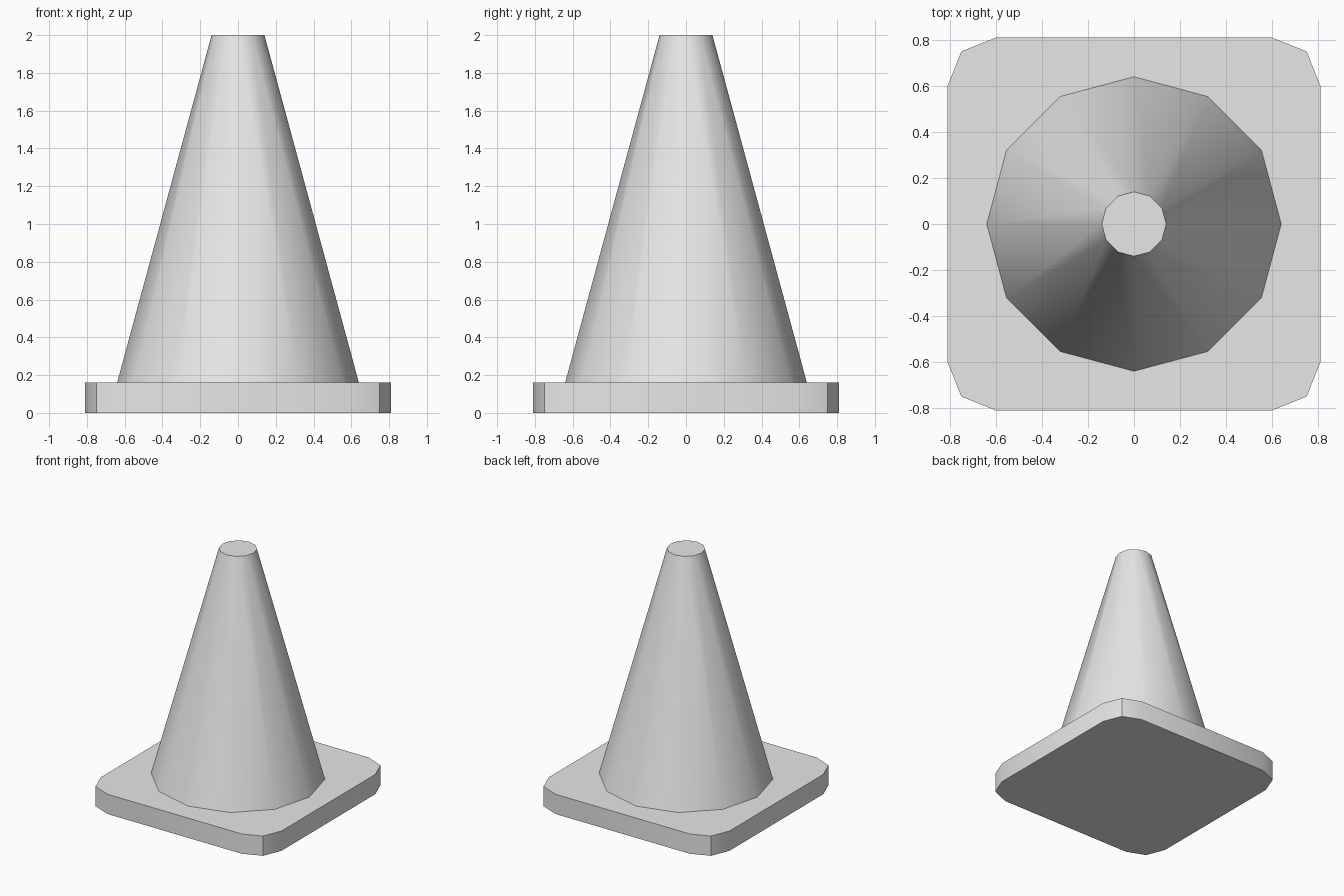
import bpy, bmesh
from math import radians

cube = bpy.data.objects.get("Cube")
if cube:
    bpy.data.objects.remove(cube, do_unlink=True)

BASE_TOP = 0.16
HEIGHT = 2.0

# Single grey material
grey = bpy.data.materials.new("light_grey")
grey.use_nodes = True
colour = (0.8, 0.8, 0.8, 1.0)
grey.diffuse_color = colour
grey.node_tree.nodes["Principled BSDF"].inputs["Base Color"].default_value = colour


def finish(obj, name):
    """Name the part, colour it and smooth its shallow edges."""
    obj.name = obj.data.name = name
    obj.data.materials.append(grey)
    bpy.ops.object.select_all(action="DESELECT")
    obj.select_set(True)
    bpy.context.view_layer.objects.active = obj
    bpy.ops.object.shade_smooth_by_angle(angle=radians(30))


# Base plate: square with two-step rounded corners, extruded upward
corner = [(0.81, 0.6), (0.75, 0.75), (0.6, 0.81)]
outline = []
for _ in range(4):
    outline += corner
    corner = [(-y, x) for x, y in corner]

mesh = bpy.data.meshes.new("base_plate")
bm = bmesh.new()
bottom = bm.faces.new([bm.verts.new((x, y, 0)) for x, y in outline])
extruded = bmesh.ops.extrude_face_region(bm, geom=[bottom], use_keep_orig=True)
top_verts = [g for g in extruded["geom"] if isinstance(g, bmesh.types.BMVert)]
bmesh.ops.translate(bm, verts=top_verts, vec=(0, 0, BASE_TOP))
bmesh.ops.recalc_face_normals(bm, faces=bm.faces)
bm.to_mesh(mesh)
bm.free()
base = bpy.data.objects.new("base_plate", mesh)
bpy.context.collection.objects.link(base)
finish(base, "base_plate")

# Twelve-sided tapering body with a flat top
bpy.ops.mesh.primitive_cone_add(
    vertices=12, radius1=0.64, radius2=0.14, depth=HEIGHT - BASE_TOP,
    location=(0, 0, (HEIGHT + BASE_TOP) / 2))
finish(bpy.context.object, "cone_body")
